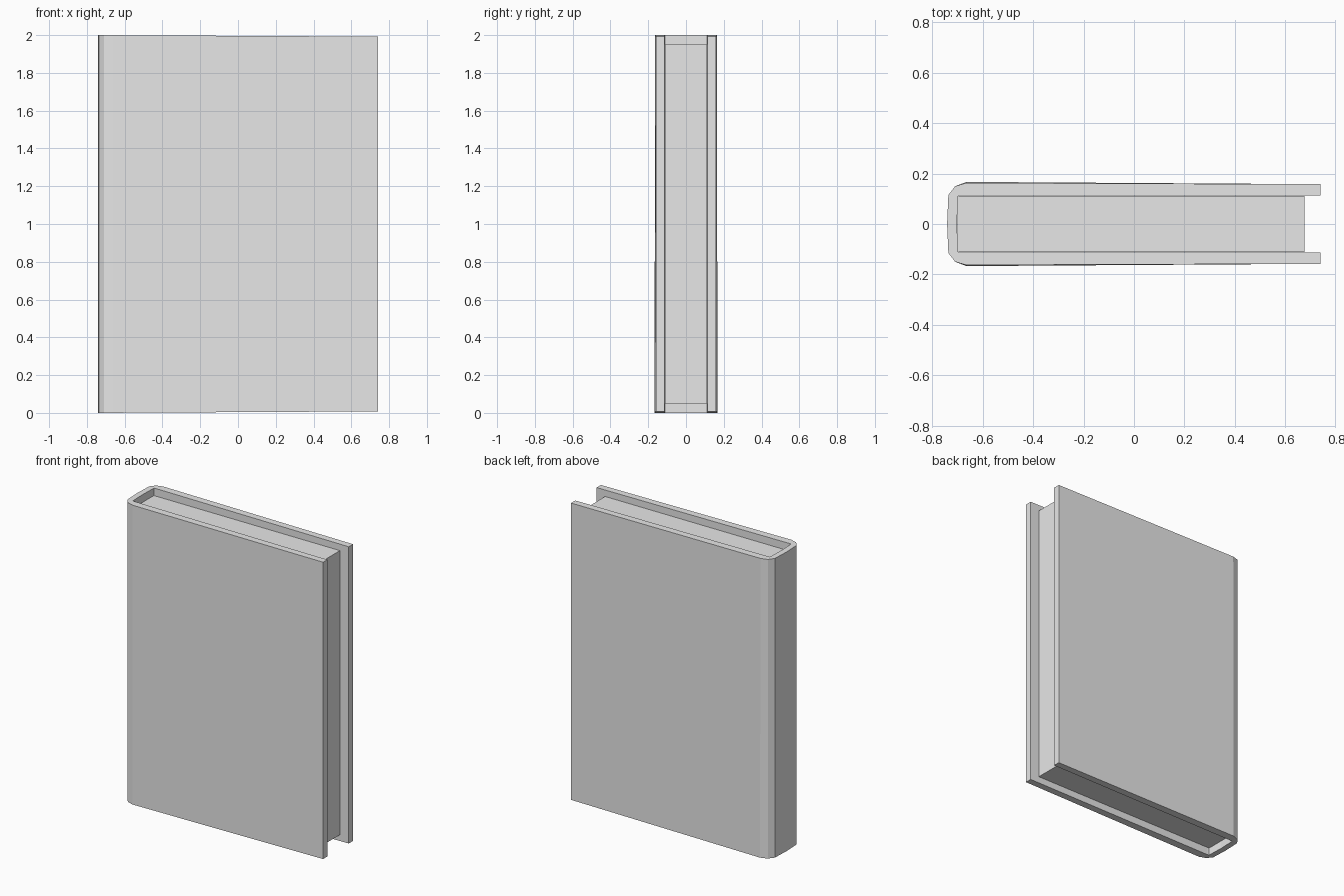
import bpy
import bmesh

HEIGHT = 2.0

cube = bpy.data.objects.get("Cube")
if cube:
    bpy.data.objects.remove(cube, do_unlink=True)

grey = bpy.data.materials.new("plain_grey")
grey.use_nodes = True
grey.diffuse_color = (0.8, 0.8, 0.8, 1)
grey.node_tree.nodes["Principled BSDF"].inputs["Base Color"].default_value = (0.8, 0.8, 0.8, 1)


def finish(name, bm):
    bmesh.ops.recalc_face_normals(bm, faces=bm.faces)
    mesh = bpy.data.meshes.new(name)
    bm.to_mesh(mesh)
    bm.free()
    mesh.materials.append(grey)
    obj = bpy.data.objects.new(name, mesh)
    bpy.context.collection.objects.link(obj)
    return obj


def mirrored(half):
    """Mirror a half profile across y = 0; its last point lies on the axis."""
    return half + [(x, -y) for x, y in reversed(half[:-1])]


# Cover: wrapped profile with a rounded spine
outer = mirrored([(0.74, 0.158), (-0.665, 0.163), (-0.71, 0.15), (-0.737, 0.115), (-0.742, 0)])
inner = mirrored([(0.74, 0.113), (-0.665, 0.113), (-0.685, 0.113), (-0.699, 0.112), (-0.703, 0)])


def ring(bm, points, top):
    verts = []
    for x, y in points:
        # Ends slope slightly towards the fore edge, and the hinge flares at the foot
        slope = 0.008 * (x + 0.742) / 1.482
        if not top and -0.7 < x < 0 and abs(y) > 0.15:
            y *= 1.025
        verts.append(bm.verts.new((x, y, HEIGHT - slope if top else slope)))
    return verts


bm = bmesh.new()
out_low, out_high = ring(bm, outer, False), ring(bm, outer, True)
in_low, in_high = ring(bm, inner, False), ring(bm, inner, True)
for a, b in ((out_low, out_high), (in_low, in_high), (out_low, in_low), (out_high, in_high)):
    for i in range(len(outer) - 1):
        bm.faces.new((a[i], a[i + 1], b[i + 1], b[i]))
for i in (0, -1):
    bm.faces.new((out_low[i], in_low[i], in_high[i], out_high[i]))
finish("cover", bm)

# Page block, recessed at the head, foot and fore edge
bm = bmesh.new()
bmesh.ops.create_cube(bm, size=1)
bmesh.ops.scale(bm, vec=(1.376, 0.222, 1.9), verts=bm.verts)
pages = finish("page_block", bm)
pages.location = (-0.012, 0, HEIGHT / 2)
